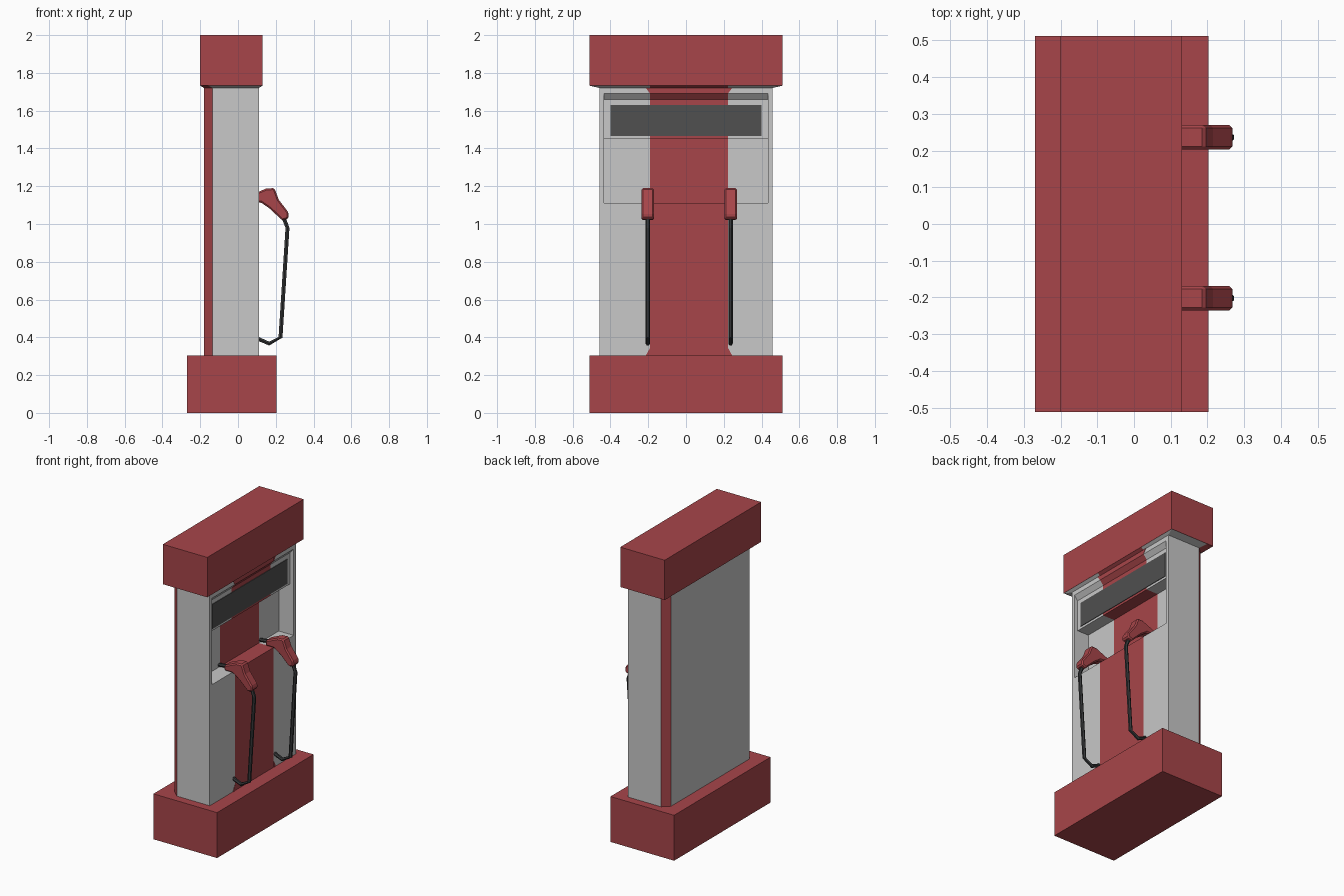
import bpy, bmesh
from mathutils import Vector

if "Cube" in bpy.data.objects:
    bpy.data.objects.remove(bpy.data.objects["Cube"])


def material(name, rgb):
    m = bpy.data.materials.new(name)
    m.diffuse_color = (*rgb, 1)
    m.use_nodes = True
    m.node_tree.nodes["Principled BSDF"].inputs["Base Color"].default_value = m.diffuse_color
    return m


RED = material("red paint", (0.39, 0.06, 0.068))
GREY = material("light grey", (0.58, 0.58, 0.58))
SCREEN = material("dark grey screen", (0.08, 0.08, 0.08))
RUBBER = material("black rubber", (0.036, 0.038, 0.04))


def mesh_object(name, bm, *mats):
    bmesh.ops.recalc_face_normals(bm, faces=bm.faces)
    me = bpy.data.meshes.new(name)
    bm.to_mesh(me)
    bm.free()
    for m in mats:
        me.materials.append(m)
    ob = bpy.data.objects.new(name, me)
    bpy.context.collection.objects.link(ob)
    return ob


def loft(name, rings, *mats):
    """Closed solid through rings with equal numbers of points."""
    bm = bmesh.new()
    vr = [[bm.verts.new(p) for p in r] for r in rings]
    n = len(vr[0])
    for a, b in zip(vr, vr[1:]):
        for i in range(n):
            bm.faces.new((a[i], a[(i + 1) % n], b[(i + 1) % n], b[i]))
    bm.faces.new(vr[0])
    bm.faces.new(vr[-1])
    return mesh_object(name, bm, *mats)


def box(name, x0, x1, y0, y1, z0, z1, mat):
    ring = [(x0, y0), (x1, y0), (x1, y1), (x0, y1)]
    return loft(name, [[(x, y, z) for x, y in ring] for z in (z0, z1)], mat)


def prism_y(name, profile, y0, y1, mat):
    return loft(name, [[(x, y, z) for x, z in profile] for y in (y0, y1)], mat)


def tube(name, points, radius, sides, mat):
    """Mitred tube along a path in an xz plane."""
    from math import cos, sin, tau
    pts = [Vector(p) for p in points]
    rings = []
    for i, p in enumerate(pts):
        t = (pts[min(i + 1, len(pts) - 1)] - pts[max(i - 1, 0)]).normalized()
        side = Vector((0, 1, 0))
        up = t.cross(side)
        rings.append([p + radius * (cos(tau * k / sides) * side + sin(tau * k / sides) * up)
                      for k in range(sides)])
    return loft(name, rings, mat)


# Plinth and top cap
box("base", -0.27, 0.203, -0.512, 0.512, 0, 0.305, RED)
box("cap", -0.20, 0.13, -0.512, 0.512, 1.732, 2.0, RED)


# Cabinet with chamfered rear corners and a flared top edge
def outline(x0, x1, y, cx, cy, z):
    return [(x1, -y, z), (x1, y, z), (x0 + cx, y, z), (x0, y - cy, z),
            (x0, cy - y, z), (x0 + cx, -y, z)]


body = loft("cabinet", [outline(-0.18, 0.11, 0.457, 0.045, 0.042, 0.30),
                        outline(-0.18, 0.11, 0.457, 0.045, 0.042, 1.72),
                        outline(-0.20, 0.13, 0.512, 0.045, 0.042, 1.7325)], GREY, RED)

# Recess for the display panel and the nozzle shelf
cutter = prism_y("recess_cutter", [(0.2, 1.69), (0.11, 1.69), (0.085, 1.66), (0.085, 1.45),
                                   (0.0, 1.45), (0.0, 1.11), (0.2, 1.11)], -0.433, 0.433, GREY)
cutter.hide_render = True
mod = body.modifiers.new("recess", 'BOOLEAN')
mod.operation, mod.solver, mod.object = 'DIFFERENCE', 'EXACT', cutter
bpy.context.view_layer.objects.active = body
bpy.ops.object.modifier_apply(modifier=mod.name)
bpy.data.objects.remove(cutter)

# Red centre stripe on the front and red rear corners
LEFT, RIGHT = -0.19, 0.222
bm = bmesh.new()
bm.from_mesh(body.data)
bmesh.ops.triangulate(bm, faces=bm.faces)
for y in (LEFT, RIGHT):
    bmesh.ops.bisect_plane(bm, geom=bm.verts[:] + bm.edges[:] + bm.faces[:],
                           plane_co=(0, y, 0), plane_no=(0, 1, 0))
for f in bm.faces:
    c = f.calc_center_median()
    stripe = c.x > -0.1 and LEFT < c.y < RIGHT
    corner = c.x < -0.14 and abs(c.y) > 0.42
    f.material_index = 1 if stripe or corner else 0
bm.to_mesh(body.data)
bm.free()

# Small flares where the stripe meets the base and the cap
for side, y, s in (("left", LEFT, -1), ("right", RIGHT, 1)):
    for end, z0, z1 in (("lower", 0.305, 0.345), ("upper", 1.72, 1.69)):
        tri = [(y, z0), (y + s * 0.022, z0), (y, z1)]
        loft(f"{side}_{end}_stripe_flare",
             [[(x, a, z) for a, z in tri] for x in (0.109, 0.112)], RED)

# Display screen
box("display_screen", 0.08, 0.089, -0.40, 0.40, 1.465, 1.63, SCREEN)

# Nozzles with spout and hose
NOZZLE = [(0.06, 1.115), (0.06, 1.15), (0.15, 1.188), (0.193, 1.19), (0.215, 1.13),
          (0.268, 1.06), (0.268, 1.03), (0.235, 1.018), (0.17, 1.08), (0.12, 1.115)]
HOSE = [(0.243, 1.03), (0.262, 0.98), (0.225, 0.40), (0.165, 0.367), (0.10, 0.395)]
for side, y in (("left", -0.202), ("right", 0.236)):
    noz = prism_y(f"{side}_nozzle", NOZZLE, y - 0.033, y + 0.033, RED)
    bev = noz.modifiers.new("edge", 'BEVEL')
    bev.width, bev.segments = 0.008, 1
    tube(f"{side}_spout", [(-0.01, y, 1.125), (0.07, y, 1.135)], 0.012, 6, RUBBER)
    tube(f"{side}_hose", [(x, y, z) for x, z in HOSE], 0.012, 6, RUBBER)
